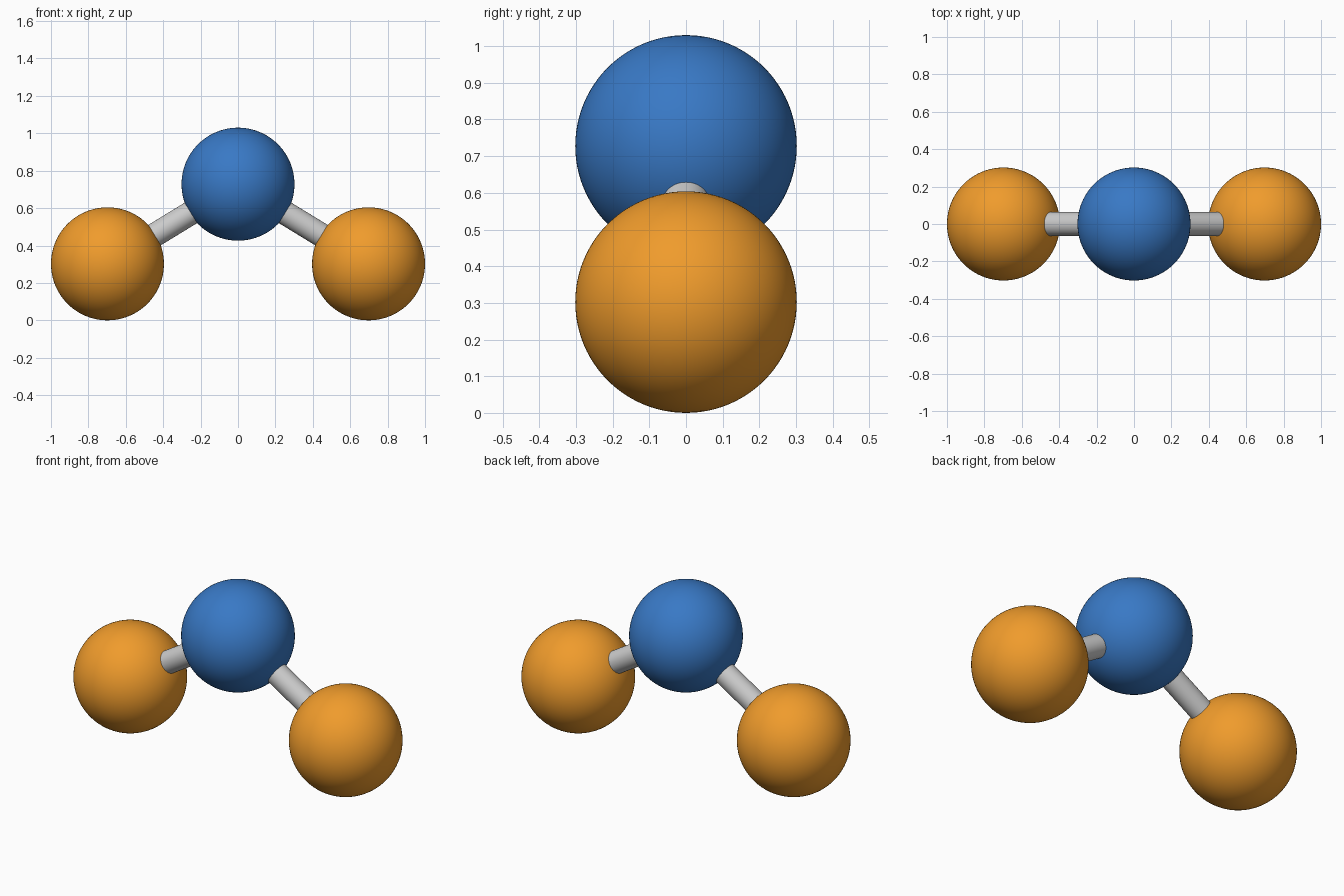
import bpy
from mathutils import Vector

if "Cube" in bpy.data.objects:
    bpy.data.objects.remove(bpy.data.objects["Cube"])

R = 0.302          # ball radius
ROD_R = 0.064      # connecting rod radius
CENTRE = Vector((0, 0, 0.728))
SIDE = Vector((0.698, 0, R))


def material(name, color):
    m = bpy.data.materials.new(name)
    m.diffuse_color = color
    m.use_nodes = True
    m.node_tree.nodes["Principled BSDF"].inputs["Base Color"].default_value = m.diffuse_color
    return m


blue = material("blue", (0.04, 0.19, 0.56, 1))
orange = material("orange", (0.87, 0.33, 0.025, 1))


def ball(name, pos, mat):
    bpy.ops.mesh.primitive_uv_sphere_add(segments=96, ring_count=48, radius=R, location=pos)
    ob = bpy.context.object
    ob.name = name
    ob.data.materials.append(mat)
    bpy.ops.object.shade_smooth()


def rod(name, a, b):
    # Spans the gap between two balls, ending just inside each surface
    d = b - a
    bpy.ops.mesh.primitive_cylinder_add(vertices=48, radius=ROD_R,
                                        depth=d.length - 2 * R + 0.06, location=(a + b) / 2)
    ob = bpy.context.object
    ob.name = name
    ob.rotation_euler = d.to_track_quat('Z', 'Y').to_euler()
    bpy.ops.object.shade_smooth_by_angle()


# Centre ball
ball("centre_ball", CENTRE, blue)

# Mirrored outer balls and rods
for side, s in (("left", -1), ("right", 1)):
    pos = Vector((s * SIDE.x, 0, SIDE.z))
    ball(side + "_ball", pos, orange)
    rod(side + "_rod", CENTRE, pos)
